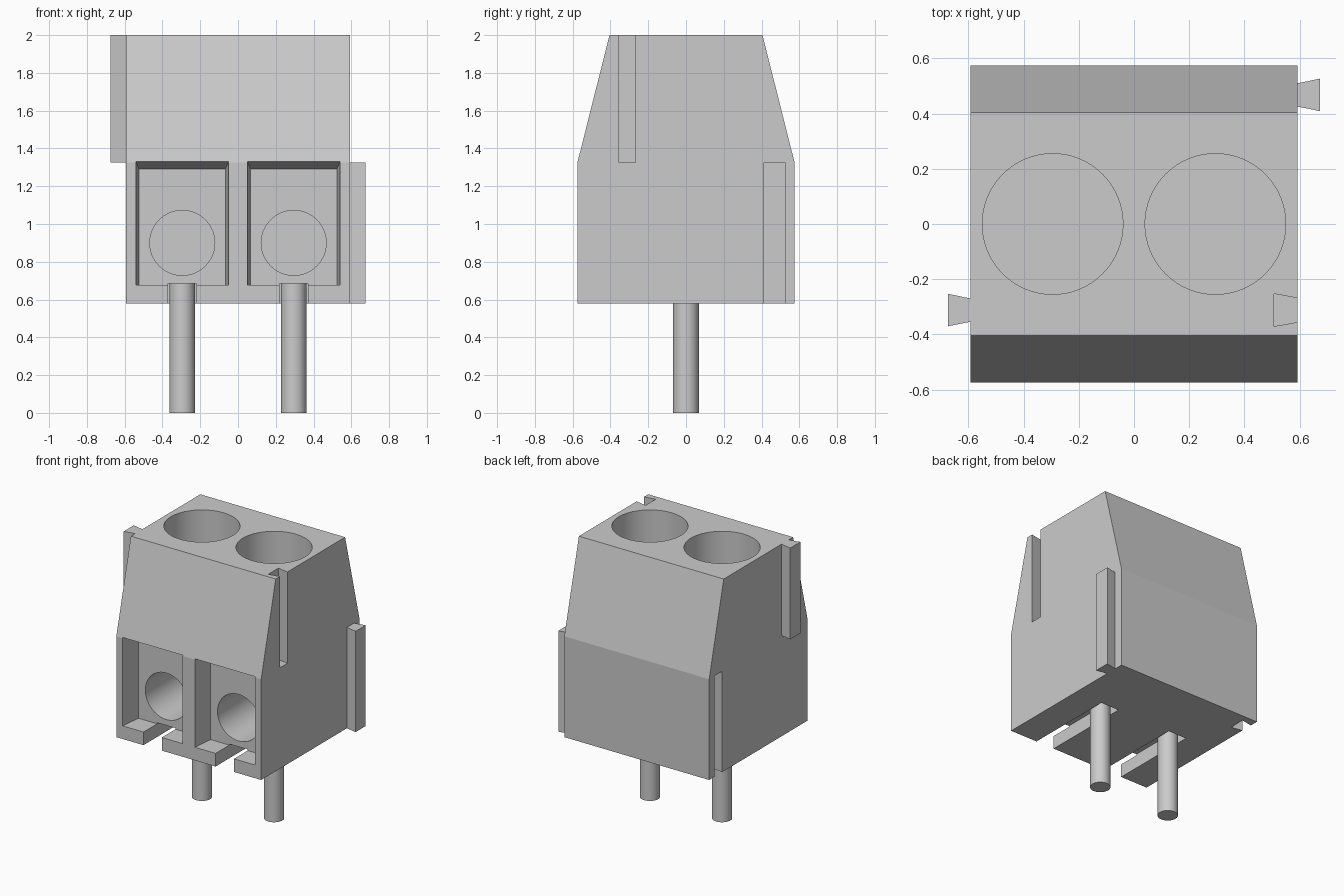
import bpy
import bmesh
import math
from mathutils import Matrix

cube = bpy.data.objects.get("Cube")
if cube:
    bpy.data.objects.remove(cube, do_unlink=True)

grey = bpy.data.materials.new("light grey")
grey.use_nodes = True
colour = (0.6, 0.6, 0.6, 1)
grey.diffuse_color = colour
grey.node_tree.nodes["Principled BSDF"].inputs["Base Color"].default_value = colour

HALF_X, HALF_Y = 0.592, 0.575
BASE, SHOULDER, TOP = 0.58, 1.325, 2.0
PITCH = 0.295


def finish(name, bm):
    bmesh.ops.recalc_face_normals(bm, faces=bm.faces[:])
    mesh = bpy.data.meshes.new(name)
    bm.to_mesh(mesh)
    bm.free()
    mesh.materials.append(grey)
    obj = bpy.data.objects.new(name, mesh)
    bpy.context.collection.objects.link(obj)
    return obj


def loft(name, ring_a, ring_b):
    """Solid between two matching outlines."""
    bm = bmesh.new()
    a = [bm.verts.new(p) for p in ring_a]
    b = [bm.verts.new(p) for p in ring_b]
    bm.faces.new(a)
    bm.faces.new(b)
    for i in range(len(a)):
        j = (i + 1) % len(a)
        bm.faces.new((a[i], a[j], b[j], b[i]))
    return finish(name, bm)


def box(name, x0, x1, y0, y1, z0, z1):
    ring = [(x0, y0), (x1, y0), (x1, y1), (x0, y1)]
    return loft(name, [(x, y, z0) for x, y in ring], [(x, y, z1) for x, y in ring])


def cylinder(name, radius, length, centre, along_y=False):
    bm = bmesh.new()
    turn = Matrix.Rotation(math.pi / 2, 4, 'X') if along_y else Matrix()
    bmesh.ops.create_cone(bm, cap_ends=True, segments=64, radius1=radius, radius2=radius,
                          depth=length, matrix=Matrix.Translation(centre) @ turn)
    return finish(name, bm)


def dovetail(name, x0, x1, y, z0, z1):
    """Key that is narrow at x0 and wide at x1."""
    ring = [(x0, y - 0.042), (x1, y - 0.059), (x1, y + 0.059), (x0, y + 0.042)]
    return loft(name, [(x, v, z0) for x, v in ring], [(x, v, z1) for x, v in ring])


def cut(target, cutter):
    mod = target.modifiers.new("cut", 'BOOLEAN')
    mod.operation = 'DIFFERENCE'
    mod.solver = 'EXACT'
    mod.object = cutter
    bpy.context.view_layer.objects.active = target
    bpy.ops.object.modifier_apply(modifier=mod.name)
    bpy.data.objects.remove(cutter, do_unlink=True)


def smooth(obj):
    bpy.ops.object.select_all(action='DESELECT')
    obj.select_set(True)
    bpy.context.view_layer.objects.active = obj
    bpy.ops.object.shade_smooth_by_angle(angle=math.radians(12))


# Housing with sloping upper front and back
half = [(HALF_Y, BASE), (HALF_Y, SHOULDER), (0.405, TOP)]
profile = half + [(-y, z) for y, z in reversed(half)]
housing = loft("housing", [(-HALF_X, y, z) for y, z in profile],
               [(HALF_X, y, z) for y, z in profile])


def window_ring(x, y, half_width, top):
    return [(x - half_width, y, 0.677), (x + half_width, y, 0.677),
            (x + half_width, y, top), (x - half_width, y, top)]


for side, x in (("right", -PITCH), ("left", PITCH)):
    # Tapered window, wire hole, screw hole and pin slot
    cut(housing, loft("window_cutter", window_ring(x, -0.655, 0.254, 1.35),
                      window_ring(x, -0.415, 0.228, 1.29)))
    cut(housing, cylinder("wire_cutter", 0.172, 0.7, (x, -0.15, 0.9), True))
    cut(housing, cylinder("screw_cutter", 0.255, 0.8, (x, 0, 1.7)))
    cut(housing, box("slot_cutter", x - 0.075, x + 0.075, -0.7, 0.1, 0.5, 0.685))
    # Solder pin
    smooth(cylinder(side + "_pin", 0.068, 0.69, (x, 0, 0.345)))

# Interlocking grooves
cut(housing, dovetail("groove_cutter", HALF_X + 0.01, 0.507, -0.312, SHOULDER, TOP + 0.1))
cut(housing, dovetail("groove_cutter", -HALF_X - 0.01, -0.507, 0.468, BASE - 0.1, SHOULDER))
smooth(housing)

# Interlocking rails
dovetail("left_rail", HALF_X, 0.675, 0.468, BASE, SHOULDER)
dovetail("right_rail", -HALF_X, -0.675, -0.312, SHOULDER, TOP)
